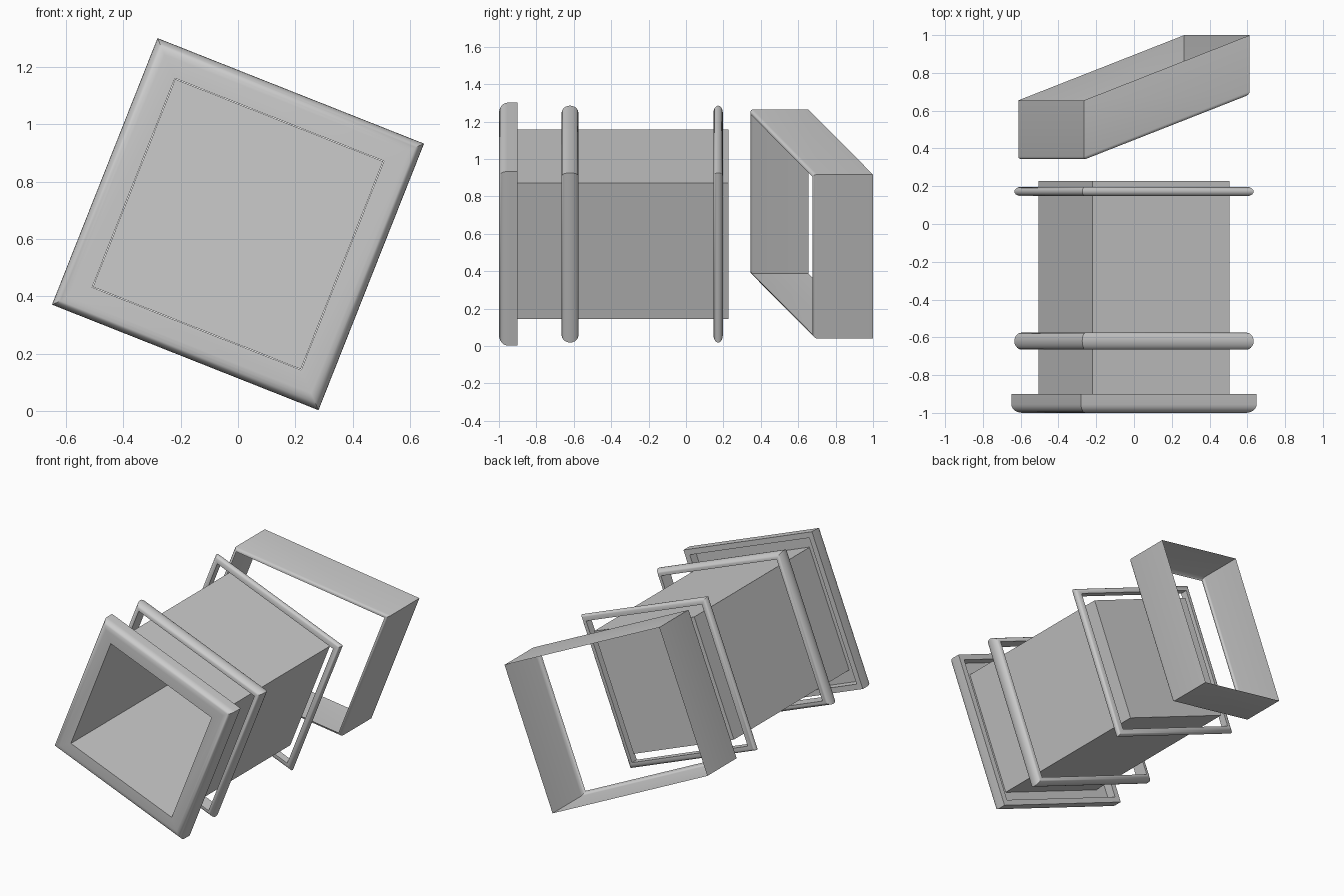
import bpy, bmesh, math

if "Cube" in bpy.data.objects:
    bpy.data.objects.remove(bpy.data.objects["Cube"])

TILT = math.radians(21.6)   # roll of the square body about the y axis
CZ = 0.652                  # height of the body axis


def place(u, y, v):
    c, s = math.cos(TILT), math.sin(TILT)
    return (u * c + v * s, y, CZ - u * s + v * c)


def square_sweep(name, profile, closed=True, cap_end=False, shear=0.0):
    """Carry a (half size, y) profile round a square; shear slants y along the width."""
    bm = bmesh.new()
    rings = []
    for h, y in profile:
        rings.append([bm.verts.new(place(u * h, y + shear * u * h, v * h))
                      for u, v in ((-1, -1), (1, -1), (1, 1), (-1, 1))])
    n = len(rings)
    for i in range(n if closed else n - 1):
        a, b = rings[i], rings[(i + 1) % n]
        for k in range(4):
            m = (k + 1) % 4
            bm.faces.new((a[k], a[m], b[m], b[k]))
    if cap_end:
        bm.faces.new(rings[-1])
    bmesh.ops.recalc_face_normals(bm, faces=bm.faces)
    mesh = bpy.data.meshes.new(name)
    bm.to_mesh(mesh)
    bm.free()
    ob = bpy.data.objects.new(name, mesh)
    bpy.context.collection.objects.link(ob)
    bpy.ops.object.select_all(action='DESELECT')
    ob.select_set(True)
    bpy.context.view_layer.objects.active = ob
    bpy.ops.object.shade_smooth_by_angle(angle=math.radians(35))
    return ob


def arc(h, y, rh, ry, a0, a1, steps):
    """Elliptic arc in the (half size, y) plane."""
    out = []
    for i in range(steps + 1):
        a = math.radians(a0 + (a1 - a0) * i / steps)
        out.append((h + rh * math.cos(a), y + ry * math.sin(a)))
    return out


# Front frame: flat face, rounded outer edge, hollow behind
square_sweep("front_frame",
             [(0.392, -1.0)] + arc(0.455, -0.955, 0.045, 0.045, -90, 0, 6)
             + [(0.5, -0.9), (0.465, -0.9), (0.465, -0.96), (0.392, -0.96)])

# Box body: thin walls, open at the front, closed at the back
square_sweep("box_body", [(0.39, -0.99), (0.39, 0.228)], closed=False, cap_end=True)

# Two loose rings with a rounded outer side
for name, y, half_w in (("middle_ring", -0.62, 0.045), ("rear_ring", 0.172, 0.025)):
    square_sweep(name, [(0.45, y - half_w)]
                 + arc(0.458, y, 0.030, half_w, -90, 90, 10)
                 + [(0.45, y + half_w)])

# Slanted rear hood: thin open band with a small rolled front lip
square_sweep("rear_hood",
             arc(0.452, 0.53, 0.02, 0.02, -90, 0, 4) + [(0.472, 0.827)],
             closed=False, shear=0.345 / 0.944)
